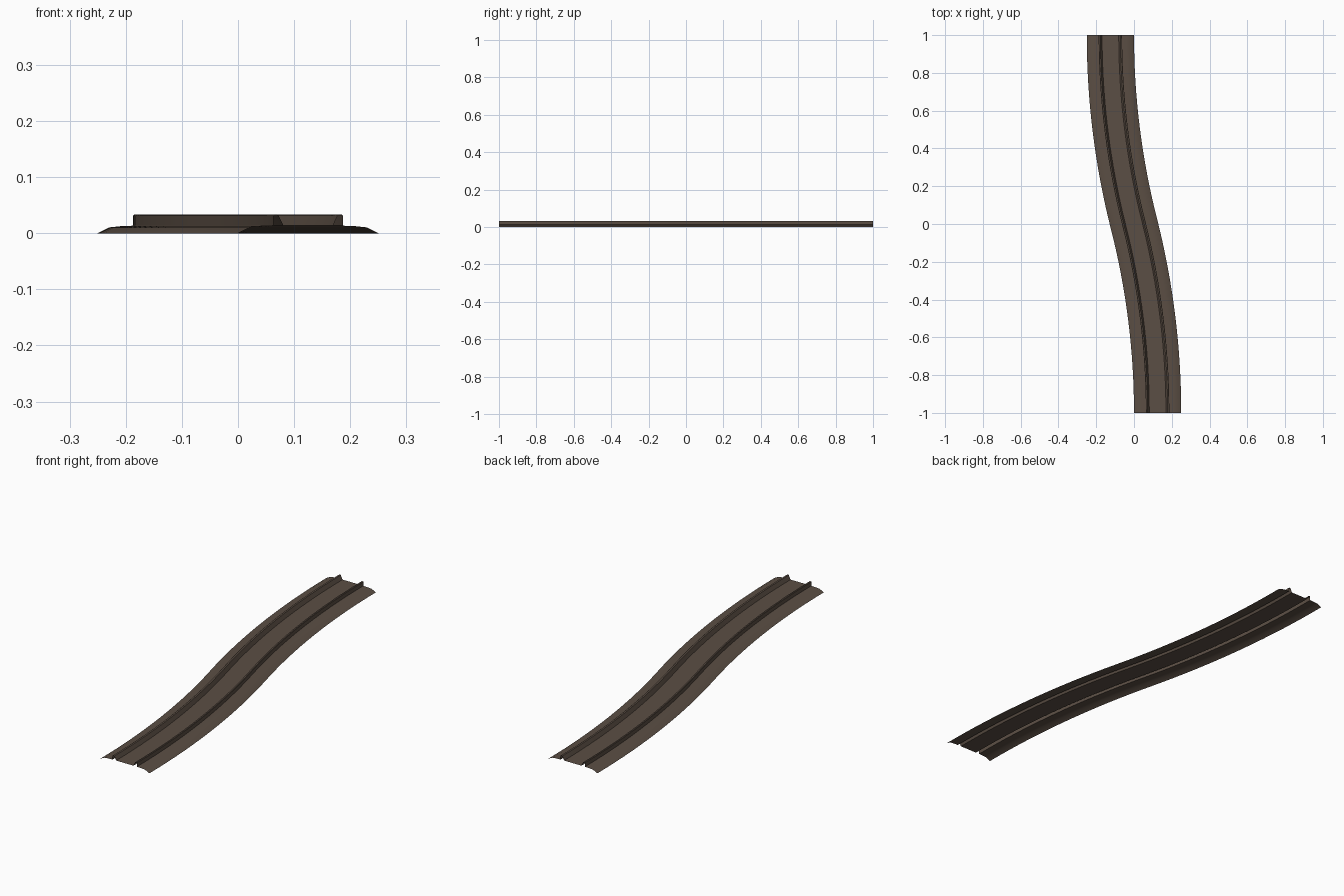
import bpy, bmesh, math
from mathutils import Vector

if "Cube" in bpy.data.objects:
    bpy.data.objects.remove(bpy.data.objects["Cube"])

brown = bpy.data.materials.new("dark brown")
brown.diffuse_color = (0.105, 0.077, 0.058, 1)
brown.use_nodes = True
brown.node_tree.nodes["Principled BSDF"].inputs["Base Color"].default_value = brown.diffuse_color

# S-shaped centre line made of two equal arcs
SEG = 16
R = (1 + 0.125 ** 2) / 0.25
ANG = math.asin(1 / R)


def path_frames():
    frames = []
    for i in range(-SEG, SEG + 1):
        s = 1 if i >= 0 else -1
        a = ANG * (1 - abs(i) / SEG)
        x = -s * (0.125 - R * (1 - math.cos(a)))
        y = s * (1 - R * math.sin(a))
        frames.append((Vector((x, y, 0)), Vector((math.cos(a), math.sin(a), 0))))
    return frames


# half cross-section: flat bed, raised rail, shoulder, sloping edge
half = [(0.044, 0.0135), (0.053, 0.032), (0.0555, 0.033), (0.060, 0.033),
        (0.062, 0.0315), (0.062, 0.0135), (0.085, 0.0125), (0.104, 0.0105), (0.125, 0)]
profile = [(-u, z) for u, z in reversed(half)] + half

# track bed with both rails as one open-bottomed sweep
bm = bmesh.new()
rows = []
for c, side in path_frames():
    rows.append([bm.verts.new(c + side * u + Vector((0, 0, z))) for u, z in profile])
for a, b in zip(rows, rows[1:]):
    for j in range(len(profile) - 1):
        bm.faces.new((a[j], a[j + 1], b[j + 1], b[j]))
me = bpy.data.meshes.new("curved_track")
bm.to_mesh(me)
bm.free()
ob = bpy.data.objects.new("curved_track", me)
bpy.context.collection.objects.link(ob)
me.materials.append(brown)
bpy.context.view_layer.objects.active = ob
ob.select_set(True)
bpy.ops.object.shade_smooth_by_angle(angle=math.radians(30))
